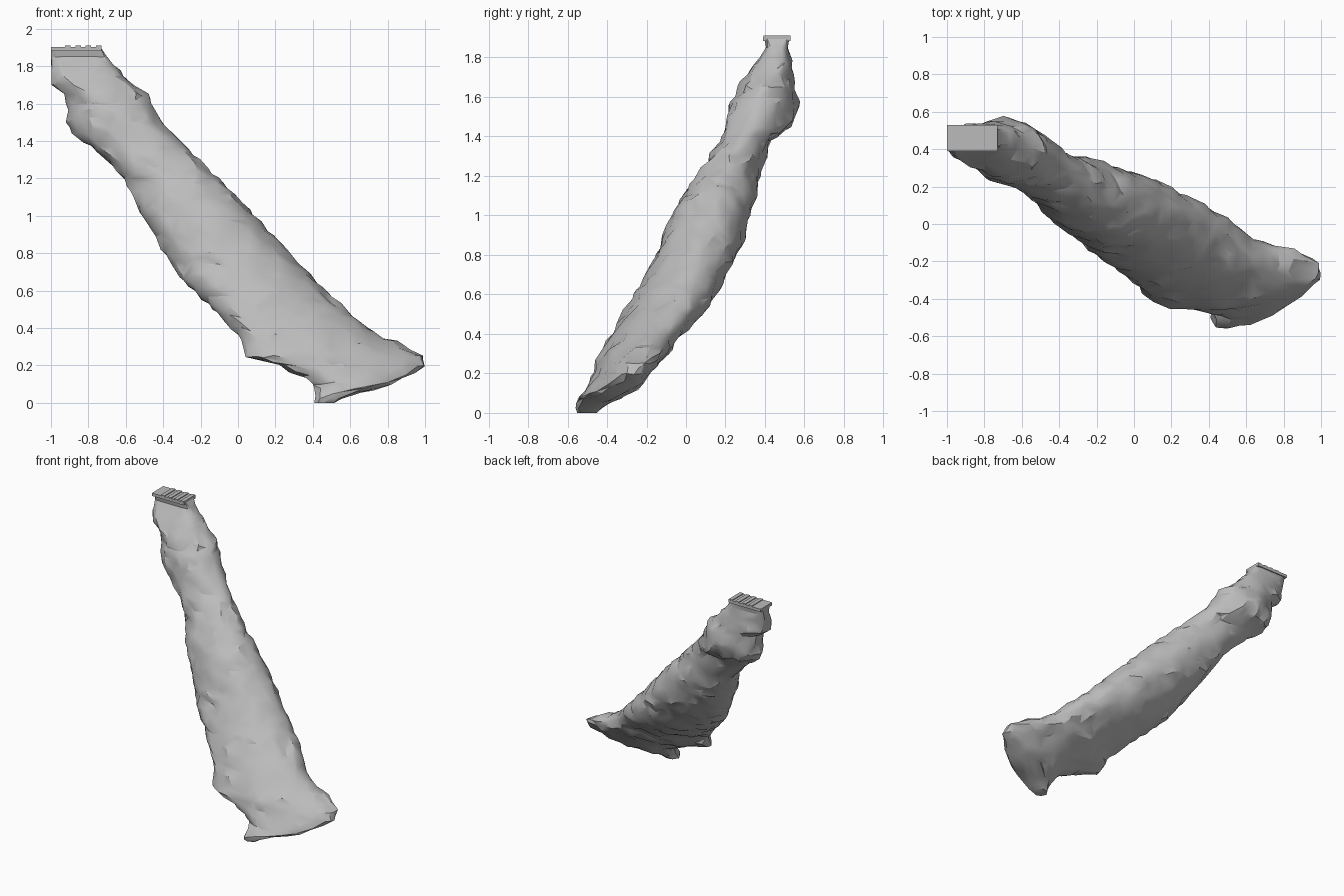
import bpy
import bmesh
import math
from mathutils import Vector, noise

if "Cube" in bpy.data.objects:
    bpy.data.objects.remove(bpy.data.objects["Cube"], do_unlink=True)

SIDES = 48
STEP = 0.025

# Level slices through the leaning rock: height, x range, y range
SLICES = [
    (0.0, 0.41, 0.52, -0.55, -0.45), (0.03, 0.40, 0.56, -0.56, -0.42),
    (0.07, 0.41, 0.72, -0.55, -0.33), (0.10, 0.40, 0.84, -0.51, -0.28),
    (0.15, 0.33, 0.94, -0.49, -0.22), (0.20, 0.22, 0.99, -0.47, -0.18),
    (0.25, 0.05, 0.99, -0.46, -0.14), (0.31, 0.03, 0.88, -0.43, -0.08),
    (0.37, 0.0, 0.74, -0.40, -0.05), (0.45, -0.08, 0.63, -0.35, 0.03),
    (0.55, -0.19, 0.53, -0.29, 0.12), (0.67, -0.30, 0.40, -0.22, 0.19),
    (0.85, -0.42, 0.23, -0.13, 0.28), (1.07, -0.55, 0.03, -0.04, 0.35),
    (1.18, -0.60, -0.09, 0.04, 0.37), (1.28, -0.68, -0.19, 0.11, 0.40),
    (1.38, -0.79, -0.29, 0.17, 0.43), (1.45, -0.88, -0.36, 0.19, 0.53),
    (1.50, -0.91, -0.41, 0.21, 0.55), (1.58, -0.91, -0.45, 0.23, 0.56),
    (1.65, -0.93, -0.48, 0.27, 0.55), (1.70, -1.0, -0.56, 0.30, 0.54),
    (1.78, -1.0, -0.64, 0.36, 0.53), (1.85, -1.0, -0.70, 0.405, 0.515),
    (1.90, -1.0, -0.73, 0.395, 0.525),
]

# Slant of each slice in degrees: height, angle
SLANTS = [(0.05, 0), (0.2, 24), (0.3, 20), (0.45, 9), (0.85, 0),
          (1.2, -15), (1.5, -10), (1.7, 0)]


def make_material(name, value):
    mat = bpy.data.materials.new(name)
    mat.use_nodes = True
    colour = (value, value, value, 1)
    mat.diffuse_color = colour
    mat.node_tree.nodes["Principled BSDF"].inputs["Base Color"].default_value = colour
    return mat


def clamp01(v):
    return max(0.0, min(1.0, v))


def lookup(table, z):
    """Interpolate a table row at a height."""
    for low, high in zip(table, table[1:]):
        if z <= high[0]:
            f = clamp01((z - low[0]) / (high[0] - low[0]))
            return [a + (b - a) * f for a, b in zip(low[1:], high[1:])]
    return table[-1][1:]


def ring_points(z):
    """Slanted oval outline, turning boxy towards the cut top."""
    x0, x1, y0, y1 = lookup(SLICES, z)
    slant = math.radians(lookup(SLANTS, z)[0])
    boxy = clamp01((z - 1.68) / 0.2)
    for i in range(SIDES):
        t = math.tau * i / SIDES
        power = 1 + 0.08 * max(0, -math.cos(t))
        power += (0.35 - power) * boxy
        shape = lambda v: math.copysign(abs(v) ** power, v)
        yield Vector(((x0 + x1) / 2 + (x1 - x0) / 2 * shape(math.cos(t)),
                      (y0 + y1) / 2 + (y1 - y0) / 2 * shape(math.sin(t + slant)), z))


def finish(obj, mat, angle):
    obj.data.materials.append(mat)
    bpy.ops.object.select_all(action="DESELECT")
    obj.select_set(True)
    bpy.context.view_layer.objects.active = obj
    bpy.ops.object.shade_smooth_by_angle(angle=math.radians(angle))


def build_rock():
    bm = bmesh.new()
    top = SLICES[-1][0]
    count = round(top / STEP)
    rings = []
    for k in range(count + 1):
        rings.append([bm.verts.new(p) for p in ring_points(top * k / count)])
    for a, b in zip(rings, rings[1:]):
        for i in range(SIDES):
            j = (i + 1) % SIDES
            bm.faces.new((a[i], a[j], b[j], b[i]))
    bm.faces.new(reversed(rings[0]))
    bm.faces.new(rings[-1])

    # Lumps and ledges across the weathered sides
    bm.normal_update()
    moves = []
    for v in bm.verts:
        p = v.co
        fade = clamp01((top - 0.04 - p.z) / 0.1) * clamp01(p.z / 0.03)
        lump = noise.noise(p * 6) * 0.01 + noise.noise(p * 15) * 0.018
        ledge = noise.noise(Vector((p.x * 5, p.y * 5, p.z * 22))) * 0.008
        moves.append((v, v.normal * (lump + ledge) * fade))
    for v, move in moves:
        v.co += move
        v.co.x = max(-1, min(1, v.co.x))
        v.co.z = max(0, v.co.z)

    mesh = bpy.data.meshes.new("rock_body")
    bm.to_mesh(mesh)
    bm.free()
    obj = bpy.data.objects.new("rock_body", mesh)
    bpy.context.collection.objects.link(obj)

    # Irregular broken facets
    facets = obj.modifiers.new("Facets", "DECIMATE")
    facets.ratio = 0.28
    bpy.context.view_layer.objects.active = obj
    obj.select_set(True)
    bpy.ops.object.modifier_apply(modifier=facets.name)
    return obj


def build_block(name, centre, size):
    bpy.ops.mesh.primitive_cube_add(size=1, location=centre)
    block = bpy.context.object
    block.name = name
    block.scale = size
    bpy.ops.object.transform_apply(location=False, rotation=False, scale=True)
    return block


stone = make_material("grey_stone", 0.5)
finish(build_rock(), stone, 28)

# Flat cut end with shallow ribs
finish(build_block("cut_end", (-0.865, 0.46, 1.893), (0.27, 0.138, 0.022)), stone, 30)
for n in range(4):
    rib = build_block(f"top_rib_{n + 1}", (-0.91 + 0.055 * n, 0.46, 1.906), (0.03, 0.136, 0.008))
    finish(rib, stone, 30)
